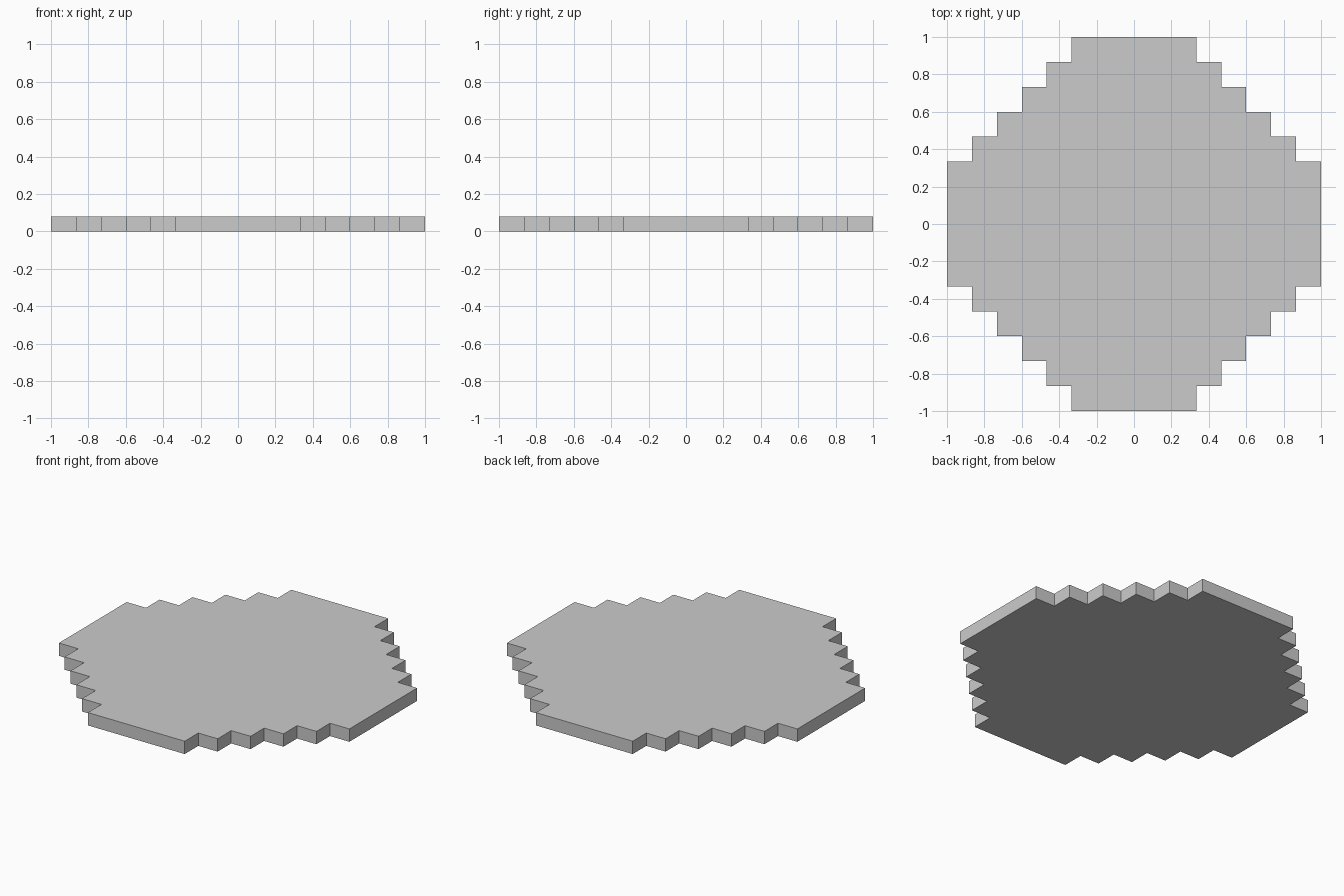
import bpy, bmesh

if "Cube" in bpy.data.objects:
    bpy.data.objects.remove(bpy.data.objects["Cube"])

THICKNESS = 0.08
STEPS = 5

# Stair-stepped outline of one quarter
s = [1 / 3 + k * (2 / 3) / STEPS for k in range(STEPS + 1)]
quarter = []
for k in range(STEPS):
    quarter += [(s[STEPS - k], s[k]), (s[STEPS - k - 1], s[k])]
quarter.append((s[0], s[STEPS]))

# Turn the quarter four times to close the outline
outline = []
for _ in range(4):
    outline += quarter
    quarter = [(-y, x) for x, y in quarter]

# Extrude the outline into a flat plate
bm = bmesh.new()
base = bm.faces.new([bm.verts.new((x, y, 0)) for x, y in outline])
top = bmesh.ops.extrude_face_region(bm, geom=[base], use_keep_orig=True)
verts = [g for g in top["geom"] if isinstance(g, bmesh.types.BMVert)]
bmesh.ops.translate(bm, vec=(0, 0, THICKNESS), verts=verts)
bmesh.ops.recalc_face_normals(bm, faces=bm.faces)

mesh = bpy.data.meshes.new("stepped_round_plate")
bm.to_mesh(mesh)
bm.free()
plate = bpy.data.objects.new("stepped_round_plate", mesh)
bpy.context.collection.objects.link(plate)
